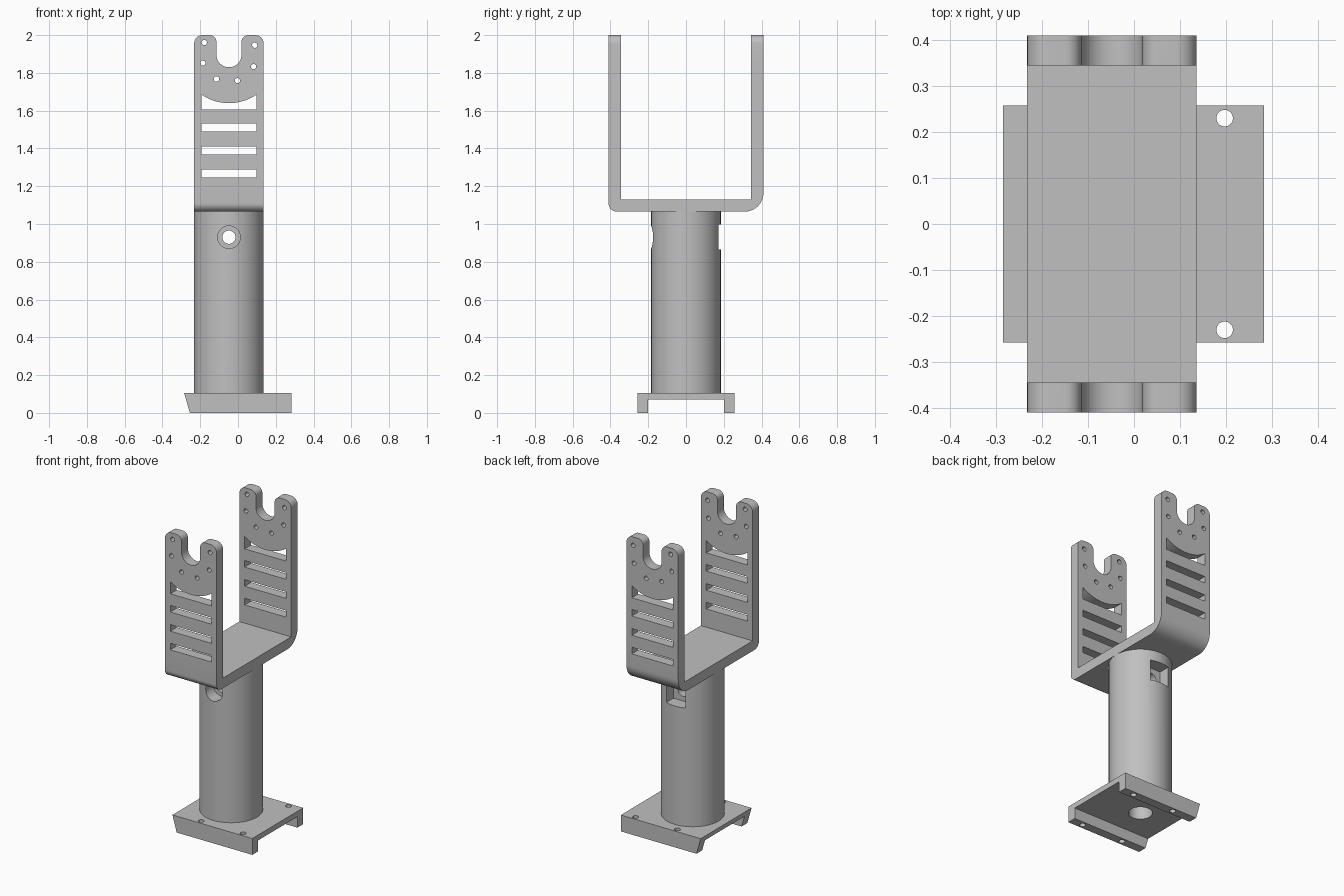
import bpy, bmesh, math
from mathutils import Vector

if "Cube" in bpy.data.objects:
    bpy.data.objects.remove(bpy.data.objects["Cube"], do_unlink=True)

GREY = (0.53, 0.53, 0.53, 1)
mat = bpy.data.materials.new("plain grey")
mat.use_nodes = True
mat.diffuse_color = GREY
mat.node_tree.nodes["Principled BSDF"].inputs["Base Color"].default_value = GREY

CX = -0.048          # centre line of pillar and fork
HALF = 0.184         # half width of fork, radius of pillar


def prism(name, pts, axis, lo, hi):
    """Extrude a 2D outline along an axis."""
    place = {"x": lambda a, b, t: (t, a, b),
             "y": lambda a, b, t: (a, t, b),
             "z": lambda a, b, t: (a, b, t)}[axis]
    bm = bmesh.new()
    low = [bm.verts.new(place(a, b, lo)) for a, b in pts]
    high = [bm.verts.new(place(a, b, hi)) for a, b in pts]
    bm.faces.new(low)
    bm.faces.new(high)
    n = len(pts)
    for i in range(n):
        j = (i + 1) % n
        bm.faces.new((low[i], low[j], high[j], high[i]))
    bmesh.ops.recalc_face_normals(bm, faces=bm.faces)
    mesh = bpy.data.meshes.new(name)
    bm.to_mesh(mesh)
    bm.free()
    mesh.materials.append(mat)
    obj = bpy.data.objects.new(name, mesh)
    bpy.context.collection.objects.link(obj)
    return obj


def circle(a, b, r, n=32):
    return [(a + r * math.cos(math.tau * i / n), b + r * math.sin(math.tau * i / n))
            for i in range(n)]


def rect(a0, a1, b0, b1):
    return [(a0, b0), (a1, b0), (a1, b1), (a0, b1)]


def fillet(corners, steps=10):
    """Outline from (a, b, radius) right-angled corners."""
    out = []
    for i, (a, b, r) in enumerate(corners):
        p = Vector((a, b))
        if not r:
            out.append(p)
            continue
        u = (Vector(corners[i - 1][:2]) - p).normalized()
        v = (Vector(corners[(i + 1) % len(corners)][:2]) - p).normalized()
        c = p + (u + v) * r
        for k in range(steps + 1):
            t = math.pi / 2 * k / steps
            out.append(c - r * (v * math.cos(t) + u * math.sin(t)))
    return [tuple(q) for q in out]


def cut(obj, cutter, operation="DIFFERENCE"):
    """Apply a boolean and remove the cutter."""
    mod = obj.modifiers.new("cut", "BOOLEAN")
    mod.object, mod.operation, mod.solver = cutter, operation, "EXACT"
    deps = bpy.context.evaluated_depsgraph_get()
    mesh = bpy.data.meshes.new_from_object(obj.evaluated_get(deps))
    obj.modifiers.clear()
    obj.data = mesh
    bpy.data.objects.remove(cutter, do_unlink=True)


# Base: channel plate with one slanted end
base = prism("base", [(-0.255, 0), (0.282, 0), (0.282, 0.105), (-0.285, 0.105)],
             "y", -0.258, 0.258)
cut(base, prism("channel", rect(-0.2, 0.2, -0.1, 0.07), "x", -0.5, 0.5))
cut(base, prism("bore", circle(CX, 0, 0.07), "z", -0.1, 0.2))
for x in (-0.1, 0.197):
    for y in (-0.23, 0.23):
        cut(base, prism("screw_hole", circle(x, y, 0.018, 24), "z", -0.1, 0.2))

# Pillar: round post with cross bolt hole, round recess in front, square one behind
pillar = prism("pillar", circle(CX, 0, HALF, 64), "z", 0.08, 1.08)
cut(pillar, prism("bore", circle(CX, 0, 0.07), "z", 0, 0.8))
cut(pillar, prism("bolt_hole", circle(CX, 0.93, 0.035), "y", -0.3, 0.3))
cut(pillar, prism("bolt_recess", circle(CX, 0.93, 0.06), "y", -0.3, -0.1))
cut(pillar, prism("nut_recess", rect(CX - 0.067, CX + 0.067, 0.865, 0.998),
                  "y", 0.1, 0.3))

# Fork: U profile, trimmed to the rounded and notched arm outline
Y, WALL, Z0, FLOOR = 0.41, 0.065, 1.065, 1.13
fork = prism("fork", fillet([
    (-Y, Z0, 0.045), (Y, Z0, 0.1), (Y, 2, 0), (Y - WALL, 2, 0),
    (Y - WALL, FLOOR, 0), (WALL - Y, FLOOR, 0), (WALL - Y, 2, 0), (-Y, 2, 0)]),
    "x", CX - HALF, CX + HALF)
NOTCH = 0.0665
cut(fork, prism("arm_outline", fillet([
    (CX - 0.3, 1.5, 0), (CX - 0.3, 0.9, 0), (CX + 0.3, 0.9, 0), (CX + 0.3, 1.5, 0),
    (CX + HALF, 1.5, 0), (CX + HALF, 2, 0.045), (CX + NOTCH, 2, 0.035),
    (CX + NOTCH, 1.83, NOTCH - 0.0005), (CX - NOTCH, 1.83, NOTCH - 0.0005),
    (CX - NOTCH, 2, 0.035), (CX - HALF, 2, 0.045), (CX - HALF, 1.5, 0)]),
    "y", -0.6, 0.6), "INTERSECT")

# Slots, arched window and ring of small holes through both arms
SLOT = 0.146
for z in (1.268, 1.388, 1.511):
    cut(fork, prism("slot", rect(CX - SLOT, CX + SLOT, z - 0.021, z + 0.021),
                    "y", -0.6, 0.6))
R, RING_Z = 0.257, 1.897
half_angle = math.asin(SLOT / R)
arch = [(CX + R * math.sin(t), RING_Z - R * math.cos(t))
        for t in [half_angle * (1 - k / 10) for k in range(21)]]
cut(fork, prism("window", [(CX - SLOT, 1.607), (CX + SLOT, 1.607)] + arch,
                "y", -0.6, 0.6))
for deg in (20, -26, -72, -117, -162, -206):
    a = math.radians(deg)
    cut(fork, prism("pin_hole", circle(CX + 0.145 * math.cos(a),
                                       RING_Z + 0.145 * math.sin(a), 0.014, 20),
                    "y", -0.6, 0.6))

# Smooth round surfaces, keep edges sharp
bpy.ops.object.select_all(action="DESELECT")
for obj in (base, pillar, fork):
    obj.select_set(True)
bpy.context.view_layer.objects.active = fork
bpy.ops.object.shade_smooth_by_angle(angle=math.radians(30))
